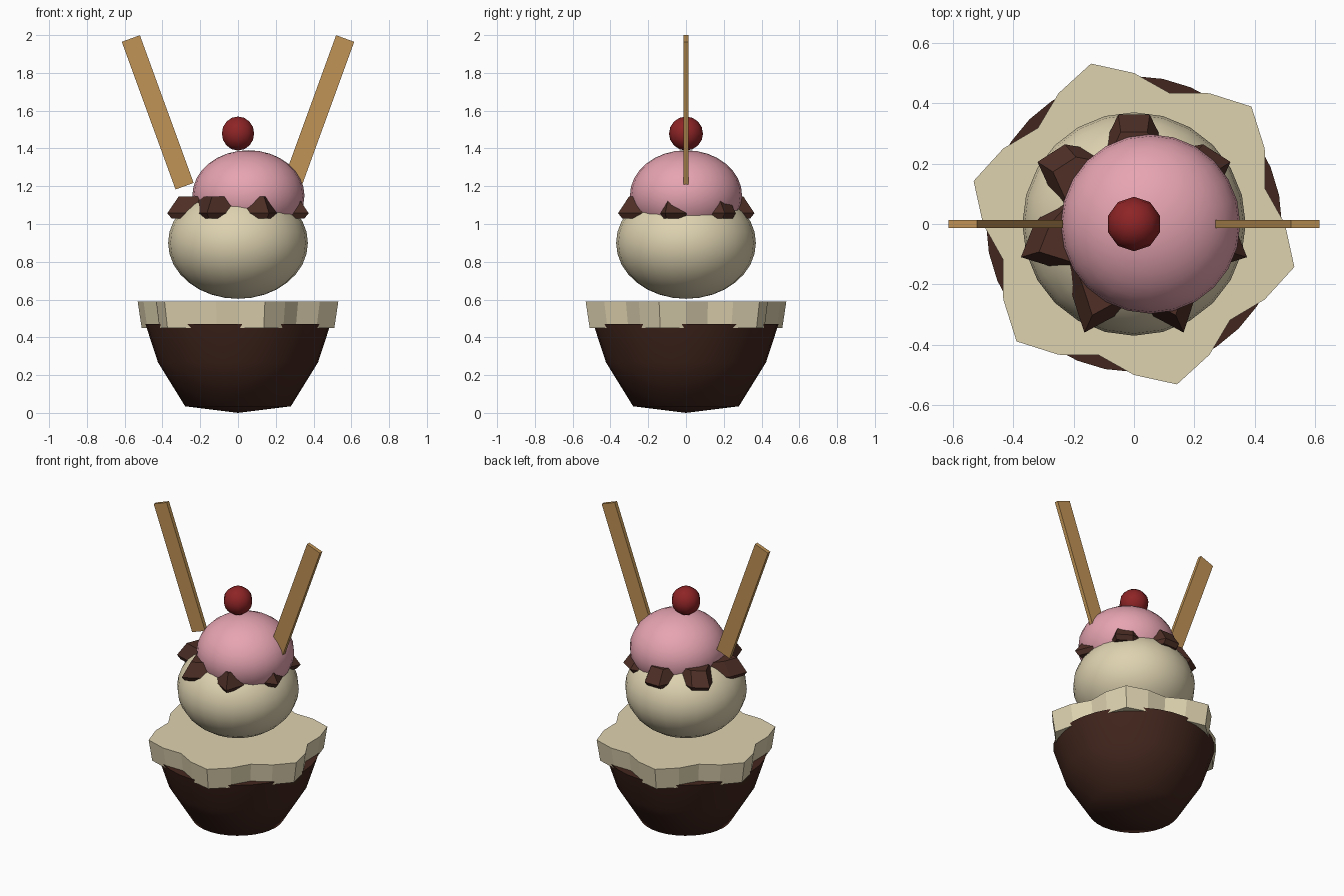
import bpy, bmesh, math
from mathutils import Matrix

if "Cube" in bpy.data.objects:
    bpy.data.objects.remove(bpy.data.objects["Cube"])


def material(name, rgb):
    def lin(c):
        c /= 255
        return c / 12.92 if c < 0.04045 else ((c + 0.055) / 1.055) ** 2.4
    m = bpy.data.materials.new(name)
    m.diffuse_color = (*[lin(c) for c in rgb], 1)
    m.use_nodes = True
    m.node_tree.nodes["Principled BSDF"].inputs["Base Color"].default_value = m.diffuse_color
    return m


CREAM = material("vanilla cream", (222, 210, 176))
BOWL = material("dark chocolate", (66, 38, 29))
SAUCE = material("chocolate sauce", (78, 47, 38))
PINK = material("strawberry pink", (230, 164, 177))
RED = material("cherry red", (142, 36, 38))
WAFER = material("wafer tan", (192, 147, 86))


def finish(name, bm, mat, smooth=None):
    bmesh.ops.recalc_face_normals(bm, faces=bm.faces)
    me = bpy.data.meshes.new(name)
    bm.to_mesh(me)
    bm.free()
    me.materials.append(mat)
    ob = bpy.data.objects.new(name, me)
    bpy.context.collection.objects.link(ob)
    if smooth:
        bpy.ops.object.select_all(action='DESELECT')
        ob.select_set(True)
        bpy.context.view_layer.objects.active = ob
        bpy.ops.object.shade_smooth_by_angle(angle=math.radians(smooth))
    return ob


def ring_stack(name, rings, radius, n, mat, smooth=None, tip=None):
    """Stack of scaled outlines (scale, z), closed by flat caps or a bottom tip."""
    bm = bmesh.new()
    angs = [2 * math.pi * i / n for i in range(n)]
    loops = [[bm.verts.new((s * radius(a) * math.cos(a), s * radius(a) * math.sin(a), z))
              for a in angs] for s, z in rings]
    for lo, hi in zip(loops, loops[1:]):
        for i in range(n):
            j = (i + 1) % n
            bm.faces.new((lo[i], lo[j], hi[j], hi[i]))
    bm.faces.new(loops[-1])
    if tip is None:
        bm.faces.new(loops[0][::-1])
    else:
        t = bm.verts.new((0, 0, tip))
        for i in range(n):
            bm.faces.new((t, loops[0][(i + 1) % n], loops[0][i]))
    return finish(name, bm, mat, smooth)


def ball(name, loc, r, squash, u, v, mat):
    bm = bmesh.new()
    bmesh.ops.create_uvsphere(bm, u_segments=u, v_segments=v, radius=r,
                              matrix=Matrix.Translation(loc) @ Matrix.Diagonal((1, 1, squash, 1)))
    return finish(name, bm, mat, 60)


# Bowl with shallow pointed base
ring_stack("bowl", [(0.28, 0.035), (0.424, 0.268), (0.49, 0.47)],
           lambda a: 1, 32, BOWL, 70, tip=0.0)

# Wavy cream slab on the bowl: six lobes
ring_stack("cream_layer", [(0.96, 0.45), (1, 0.59)],
           lambda a: 0.5 - 0.05 * math.sin(6 * a), 24, CREAM)

# Scoops
ball("vanilla_scoop", (0, 0, 0.9), 0.37, 0.8, 24, 16, CREAM)
ball("strawberry_scoop", (0.055, 0, 1.15), 0.297, 0.81, 24, 16, PINK)

# Sauce between the scoops: seven lobes
ring_stack("sauce", [(0.94, 1.03), (1, 1.057), (0.84, 1.145)],
           lambda a: 0.331 - 0.065 * math.sin(7 * a), 22, SAUCE)

# Cherry
ball("cherry", (0, 0, 1.479), 0.09, 1, 10, 8, RED)

# Pair of wafer sticks leaning outwards
for side, label in ((-1, "left"), (1, "right")):
    bm = bmesh.new()
    bmesh.ops.create_cube(bm, size=1, matrix=Matrix.Translation((side * 0.425, 0, 1.591))
                          @ Matrix.Rotation(side * math.radians(20), 4, 'Y')
                          @ Matrix.Diagonal((0.102, 0.025, 0.832, 1)))
    finish("wafer_" + label, bm, WAFER)
